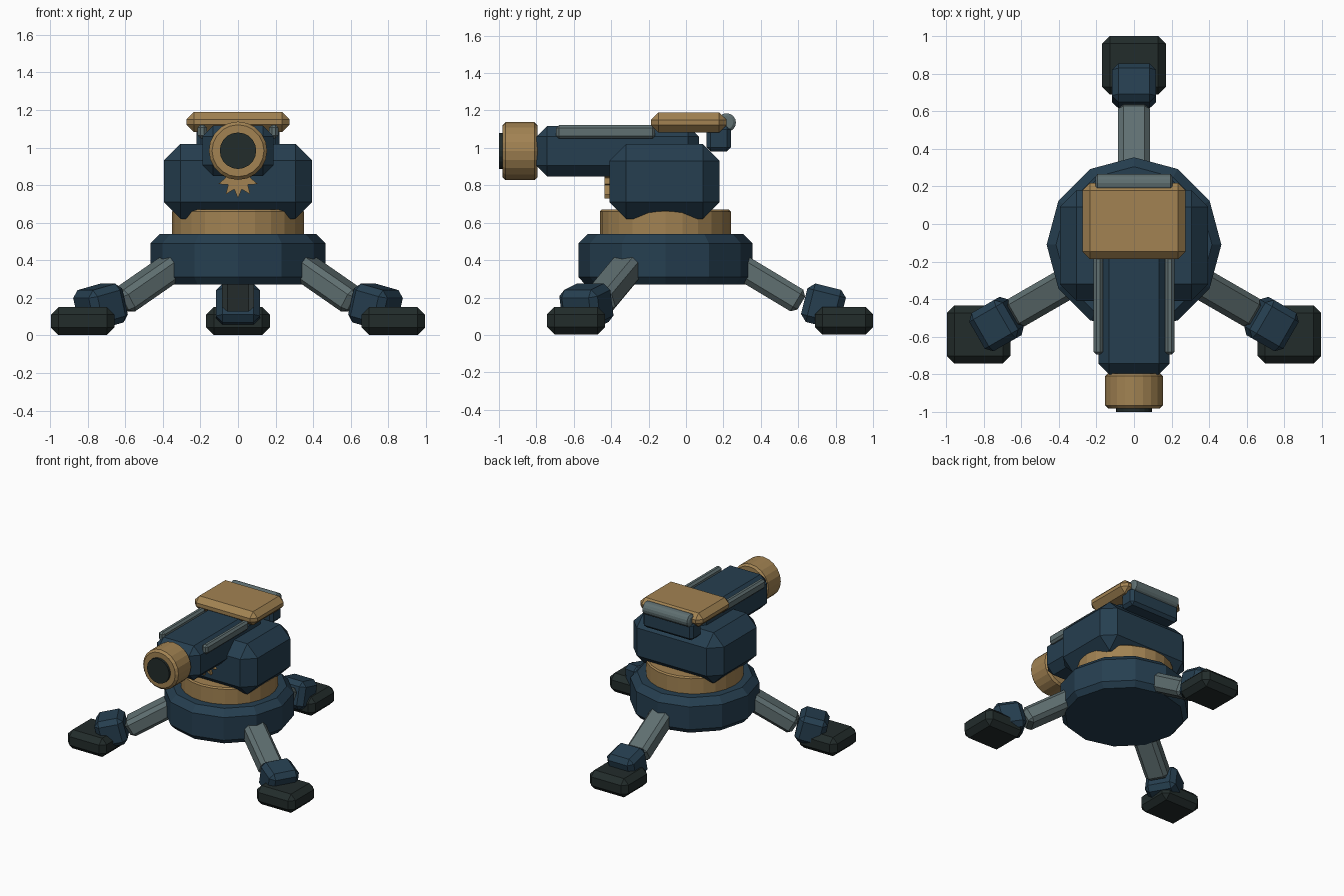
import bpy, bmesh, math
from mathutils import Matrix, Vector

if "Cube" in bpy.data.objects:
    bpy.data.objects.remove(bpy.data.objects["Cube"])

CY = -0.11  # turret axis sits slightly forward of the middle


def mat(name, rgb):
    m = bpy.data.materials.new(name)
    m.diffuse_color = (*rgb, 1)
    m.use_nodes = True
    m.node_tree.nodes["Principled BSDF"].inputs["Base Color"].default_value = m.diffuse_color
    return m


BLUE = mat("navy_blue", (0.019, 0.049, 0.080))
TAN = mat("tan", (0.36, 0.225, 0.085))
GREY = mat("steel_grey", (0.115, 0.16, 0.165))
DARK = mat("near_black", (0.016, 0.025, 0.024))


def finish(name, bm, m, matrix=Matrix()):
    bmesh.ops.recalc_face_normals(bm, faces=bm.faces)
    me = bpy.data.meshes.new(name)
    bm.to_mesh(me)
    bm.free()
    me.materials.append(m)
    ob = bpy.data.objects.new(name, me)
    ob.matrix_world = matrix
    bpy.context.collection.objects.link(ob)
    return ob


def box(name, center, size, bevel, m, rot=Matrix(), pre=Matrix()):
    """Chamfered box."""
    bm = bmesh.new()
    bmesh.ops.create_cube(bm, size=1)
    bmesh.ops.scale(bm, vec=size, verts=bm.verts)
    bmesh.ops.bevel(bm, geom=bm.edges[:], offset=bevel, segments=1,
                    affect='EDGES', clamp_overlap=True)
    return finish(name, bm, m, pre @ Matrix.Translation(center) @ rot)


def lathe(name, profile, sides, m, matrix=Matrix()):
    """Capped solid turned around z from (radius, height) pairs."""
    bm = bmesh.new()
    rings = []
    for r, z in profile:
        rings.append([bm.verts.new((r * math.cos(2 * math.pi * i / sides),
                                    r * math.sin(2 * math.pi * i / sides), z))
                      for i in range(sides)])
    for a, b in zip(rings, rings[1:]):
        for i in range(sides):
            j = (i + 1) % sides
            bm.faces.new((a[i], a[j], b[j], b[i]))
    bm.faces.new(rings[0][::-1])
    bm.faces.new(rings[-1])
    return finish(name, bm, m, matrix)


axis = Matrix.Translation((0, CY, 0))

# Round base and swivel ring
lathe("base", [(0.43, 0.27), (0.465, 0.31), (0.465, 0.49), (0.415, 0.54)], 12, BLUE, axis)
lathe("swivel_ring", [(0.35, 0.53), (0.35, 0.66), (0.34, 0.67)], 24, TAN, axis)

# Turret body and gun housing
box("turret_body", (0, -0.115, 0.82), (0.79, 0.59, 0.40), 0.09, BLUE)
box("gun_housing", (0, -0.365, 0.983), (0.38, 0.87, 0.27), 0.058, BLUE)

# Muzzle and bore, pointing forward
forward = Matrix.Translation((0, 0, 0.983)) @ Matrix.Rotation(math.pi / 2, 4, 'X')
lathe("muzzle", [(0.14, 0.795), (0.155, 0.81), (0.155, 0.965), (0.138, 0.982)], 20, TAN, forward)
lathe("bore", [(0.097, 0.95), (0.097, 1.0)], 20, DARK, forward)

# Rails on both sides of the housing
for s, side in ((-1, "left"), (1, "right")):
    box(side + "_rail", (s * 0.19, -0.43, 1.085), (0.05, 0.53, 0.072), 0.015, GREY)

# Top armour plate, rear block and roller
box("top_plate", (0, 0.015, 1.136), (0.55, 0.405, 0.108), 0.04, TAN)
box("rear_block", (0, 0.175, 1.05), (0.44, 0.13, 0.14), 0.022, BLUE)
lathe("rear_roller", [(0.035, -0.205), (0.05, -0.195), (0.05, 0.195), (0.035, 0.205)], 16, GREY,
      Matrix.Translation((0, 0.217, 1.135)) @ Matrix.Rotation(math.pi / 2, 4, 'Y'))

# Star ornament on the turret front
bm = bmesh.new()
star = [bm.verts.new((r * math.sin(math.pi * i / 10), 0, r * math.cos(math.pi * i / 10)))
        for i in range(20) for r in [0.11 if i % 2 == 0 else 0.065]]
face = bm.faces.new(star)
res = bmesh.ops.extrude_face_region(bm, geom=[face])
bmesh.ops.translate(bm, vec=(0, 0.03, 0),
                    verts=[v for v in res["geom"] if isinstance(v, bmesh.types.BMVert)])
finish("star_ornament", bm, TAN, Matrix.Translation((0, -0.437, 0.84)))

# Three legs spread evenly around the turret axis; feet stay square to the front
for name, deg in (("back", 0), ("left", 120), ("right", 240)):
    spin = axis @ Matrix.Rotation(math.radians(deg), 4, 'Z')
    box(name + "_leg", (0, 0.555, 0.273), (0.17, 0.40, 0.135), 0.028, GREY,
        Matrix.Rotation(math.radians(-31), 4, 'X'), spin)
    box(name + "_ankle", (0, 0.845, 0.155), (0.235, 0.212, 0.212), 0.035, BLUE,
        Matrix.Rotation(math.radians(-14), 4, 'X'), spin)
    foot = spin @ Vector((0, 0.955, 0.076))
    box(name + "_foot", foot, (0.338, 0.31, 0.148), 0.04, DARK)
